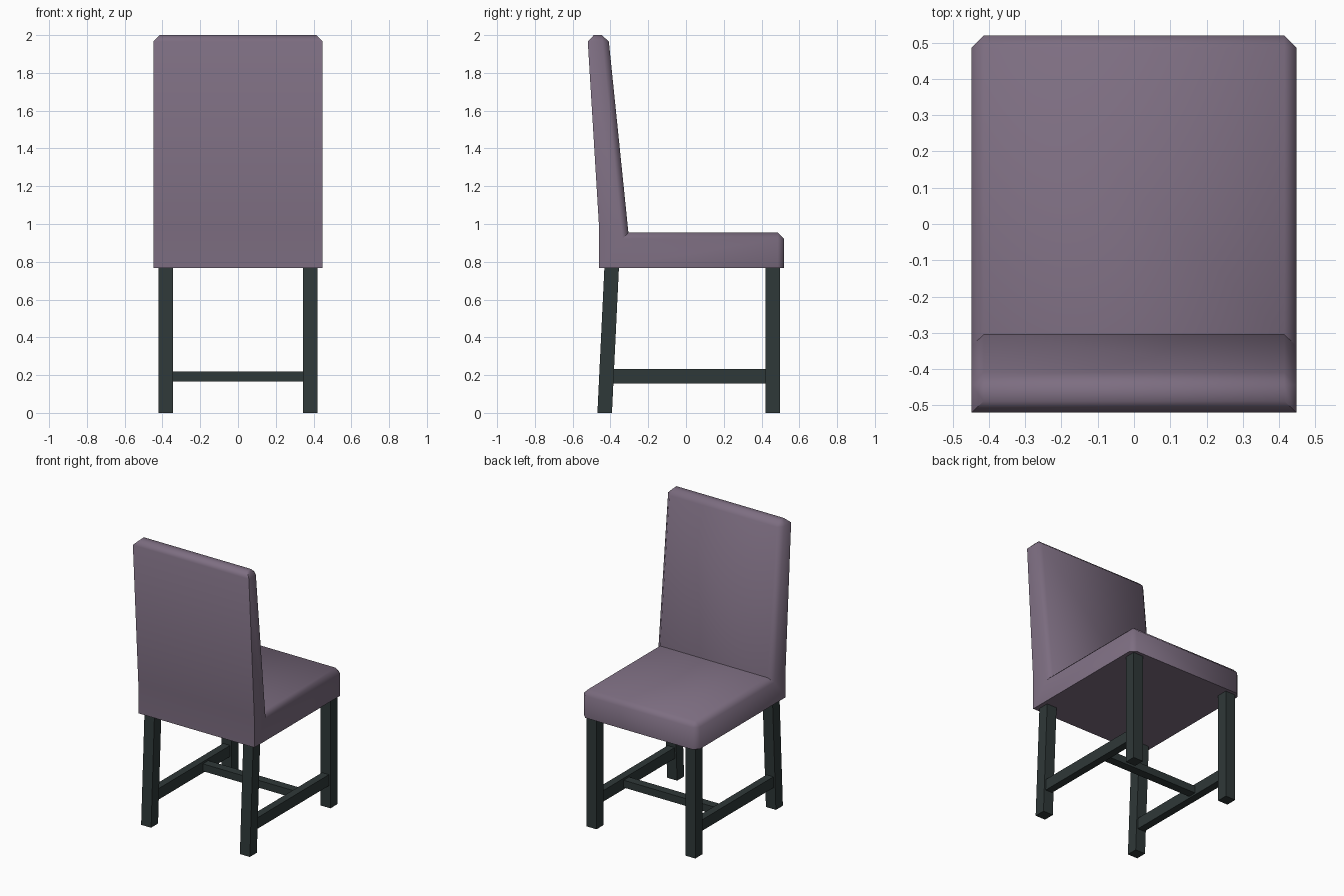
import bpy, bmesh, math
from mathutils import Vector

cube = bpy.data.objects.get("Cube")
if cube:
    bpy.data.objects.remove(cube, do_unlink=True)


def material(name, rgb):
    m = bpy.data.materials.new(name)
    m.use_nodes = True
    m.diffuse_color = (*rgb, 1)
    m.node_tree.nodes["Principled BSDF"].inputs["Base Color"].default_value = (*rgb, 1)
    return m


fabric = material("mauve fabric", (0.205, 0.155, 0.22))
wood = material("dark wood", (0.028, 0.04, 0.04))


def add_object(name, bm, mat):
    bmesh.ops.recalc_face_normals(bm, faces=bm.faces)
    mesh = bpy.data.meshes.new(name)
    bm.to_mesh(mesh)
    bm.free()
    mesh.materials.append(mat)
    obj = bpy.data.objects.new(name, mesh)
    bpy.context.collection.objects.link(obj)
    return obj


def beam(name, low, high, lean=0.0):
    """Box between two corners; the bottom is shifted by lean along y."""
    bm = bmesh.new()
    bmesh.ops.create_cube(bm, size=1)
    low, high = Vector(low), Vector(high)
    for v in bm.verts:
        bottom = v.co.z < 0
        v.co = Vector([low[i] + (v.co[i] + 0.5) * (high[i] - low[i]) for i in range(3)])
        if bottom:
            v.co.y += lean
    return add_object(name, bm, wood)


# Upholstered seat and back: one side profile extruded across the width
HALF = 0.448
profile = [(-0.46, 0.768), (0.52, 0.768), (0.52, 0.955), (-0.305, 0.955),
           (-0.412, 2.0), (-0.522, 2.0), (-0.46, 0.98)]
bm = bmesh.new()
side = bm.faces.new([bm.verts.new((-HALF, y, z)) for y, z in profile])
ext = bmesh.ops.extrude_face_region(bm, geom=[side])
for v in ext["geom"]:
    if isinstance(v, bmesh.types.BMVert):
        v.co.x = HALF
bmesh.ops.recalc_face_normals(bm, faces=bm.faces)


# Soften every outer edge except the underside, the rear corners and the inner fold
def softened(edge):
    a, b = (v.co for v in edge.verts)
    underside = max(a.z, b.z) < 0.8
    rear = max(a.y, b.y) < -0.45 and abs(a.z - b.z) > 0.1
    return edge.is_convex and not underside and not rear


bmesh.ops.bevel(bm, geom=[e for e in bm.edges if softened(e)], offset=0.034,
                offset_type='OFFSET', segments=1, affect='EDGES', clamp_overlap=True)
cushion = add_object("upholstered_seat_and_back", bm, fabric)
bpy.context.view_layer.objects.active = cushion
cushion.select_set(True)
bpy.ops.object.shade_smooth_by_angle(angle=math.radians(50))
cushion.select_set(False)

# Legs and side stretchers, mirrored left and right
for label, s in (("left", 1), ("right", -1)):
    x0, x1 = sorted((s * 0.343, s * 0.42))
    beam(f"straight_leg_{label}", (x0, 0.42, 0), (x1, 0.497, 0.77))
    beam(f"leaning_leg_{label}", (x0, -0.432, 0), (x1, -0.355, 0.77), lean=-0.037)
    x0, x1 = sorted((s * 0.355, s * 0.408))
    beam(f"side_stretcher_{label}", (x0, -0.40, 0.155), (x1, 0.43, 0.232))

# Cross stretcher joining the side stretchers
beam("cross_stretcher", (-0.36, 0.12, 0.167), (0.36, 0.18, 0.218))
